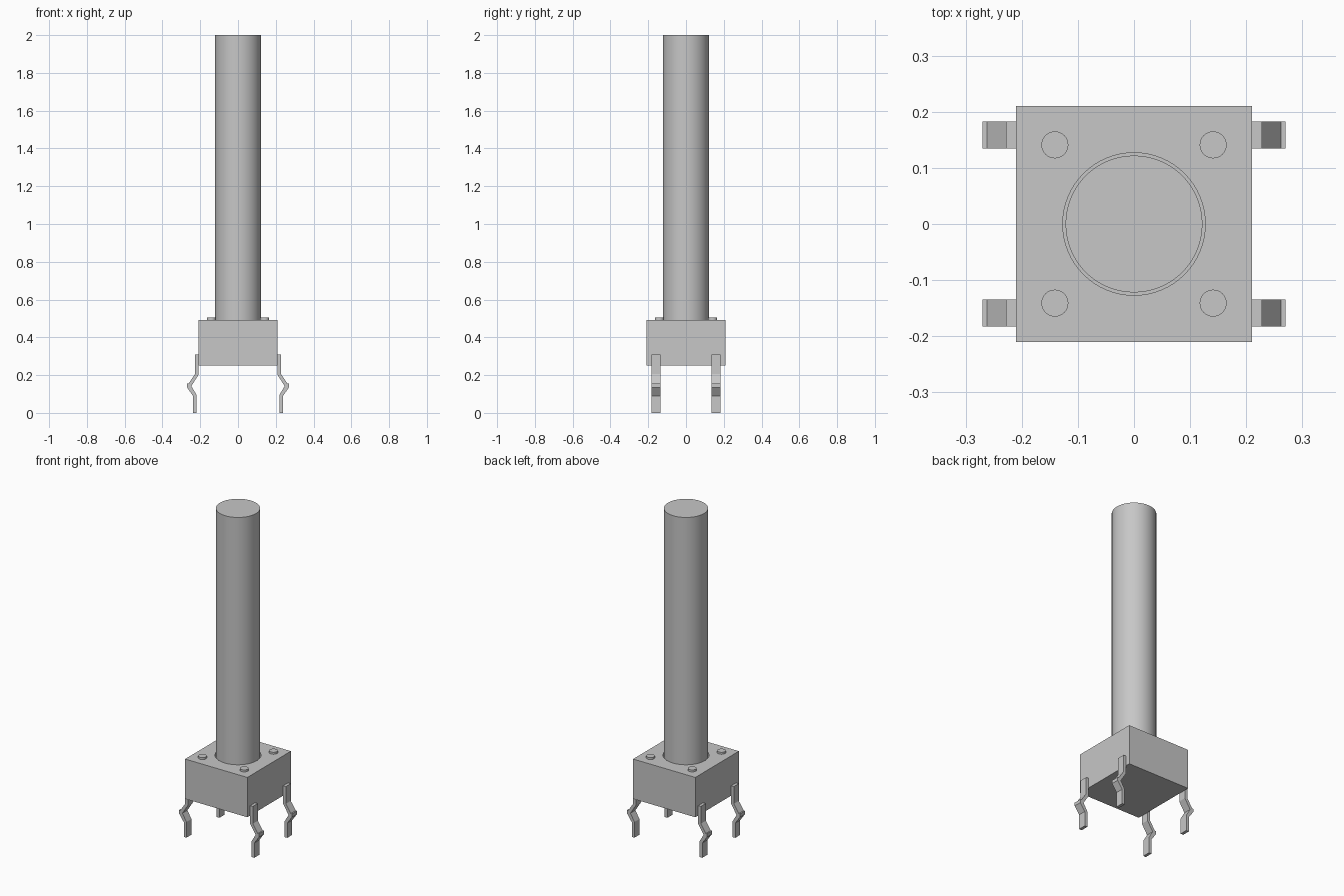
import bpy
import bmesh
import math

if "Cube" in bpy.data.objects:
    bpy.data.objects.remove(bpy.data.objects["Cube"], do_unlink=True)

# One plain grey for everything
grey = bpy.data.materials.new("light_grey")
grey.use_nodes = True
colour = (0.57, 0.57, 0.57, 1)
grey.diffuse_color = colour
grey.node_tree.nodes["Principled BSDF"].inputs["Base Color"].default_value = colour

HALF = 0.21            # half width of the housing
BASE, TOP = 0.25, 0.493
HOLE_FLOOR = 0.4


def cylinder(name, radius, bottom, top, x=0, y=0, sides=64):
    bpy.ops.mesh.primitive_cylinder_add(
        vertices=sides, radius=radius, depth=top - bottom,
        location=(x, y, (bottom + top) / 2))
    obj = bpy.context.object
    obj.name = name
    obj.data.materials.append(grey)
    bpy.ops.object.shade_smooth_by_angle(angle=math.radians(30))
    return obj


def leg(name, side, y, width=0.048):
    """Bent strip: a side profile extruded along y."""
    outer = [(0.228, 0.31), (0.228, 0.205), (0.262, 0.155), (0.27, 0.155),
             (0.27, 0.135), (0.238, 0.09), (0.238, 0)]
    inner = [(0.22, 0), (0.22, 0.096), (0.247, 0.142), (HALF, 0.2), (HALF, 0.31)]
    bm = bmesh.new()
    face = bm.faces.new([bm.verts.new((side * x, y - width / 2, z))
                         for x, z in outer + inner])
    moved = bmesh.ops.extrude_face_region(bm, geom=[face])["geom"]
    bmesh.ops.translate(bm, vec=(0, width, 0),
                        verts=[v for v in moved if isinstance(v, bmesh.types.BMVert)])
    bmesh.ops.recalc_face_normals(bm, faces=bm.faces)
    mesh = bpy.data.meshes.new(name)
    bm.to_mesh(mesh)
    bm.free()
    mesh.materials.append(grey)
    bpy.context.collection.objects.link(bpy.data.objects.new(name, mesh))


# Housing with a round well for the shaft
cutter = cylinder("well_cutter", 0.127, HOLE_FLOOR, 0.6)
cutter.hide_render = True
bpy.ops.mesh.primitive_cube_add(size=1, location=(0, 0, (BASE + TOP) / 2))
housing = bpy.context.object
housing.name = "housing"
housing.scale = (2 * HALF, 2 * HALF, TOP - BASE)
bpy.ops.object.transform_apply(location=False, rotation=False, scale=True)
housing.data.materials.append(grey)
well = housing.modifiers.new("well", "BOOLEAN")
well.operation = "DIFFERENCE"
well.solver = "EXACT"
well.object = cutter
bpy.ops.object.modifier_apply(modifier=well.name)
bpy.data.objects.remove(cutter, do_unlink=True)
bpy.ops.object.shade_smooth_by_angle(angle=math.radians(30))

# Long push shaft
cylinder("shaft", 0.122, HOLE_FLOOR - 0.02, 2)

# Corner rivets and bent legs
for x_name, sx in (("left", 1), ("right", -1)):
    for y_name, sy in (("front", -1), ("back", 1)):
        label = f"{y_name}_{x_name}"
        cylinder(label + "_rivet", 0.024, TOP - 0.01, 0.505, sx * 0.141, sy * 0.141, 32)
        leg(label + "_leg", sx, sy * 0.159)
